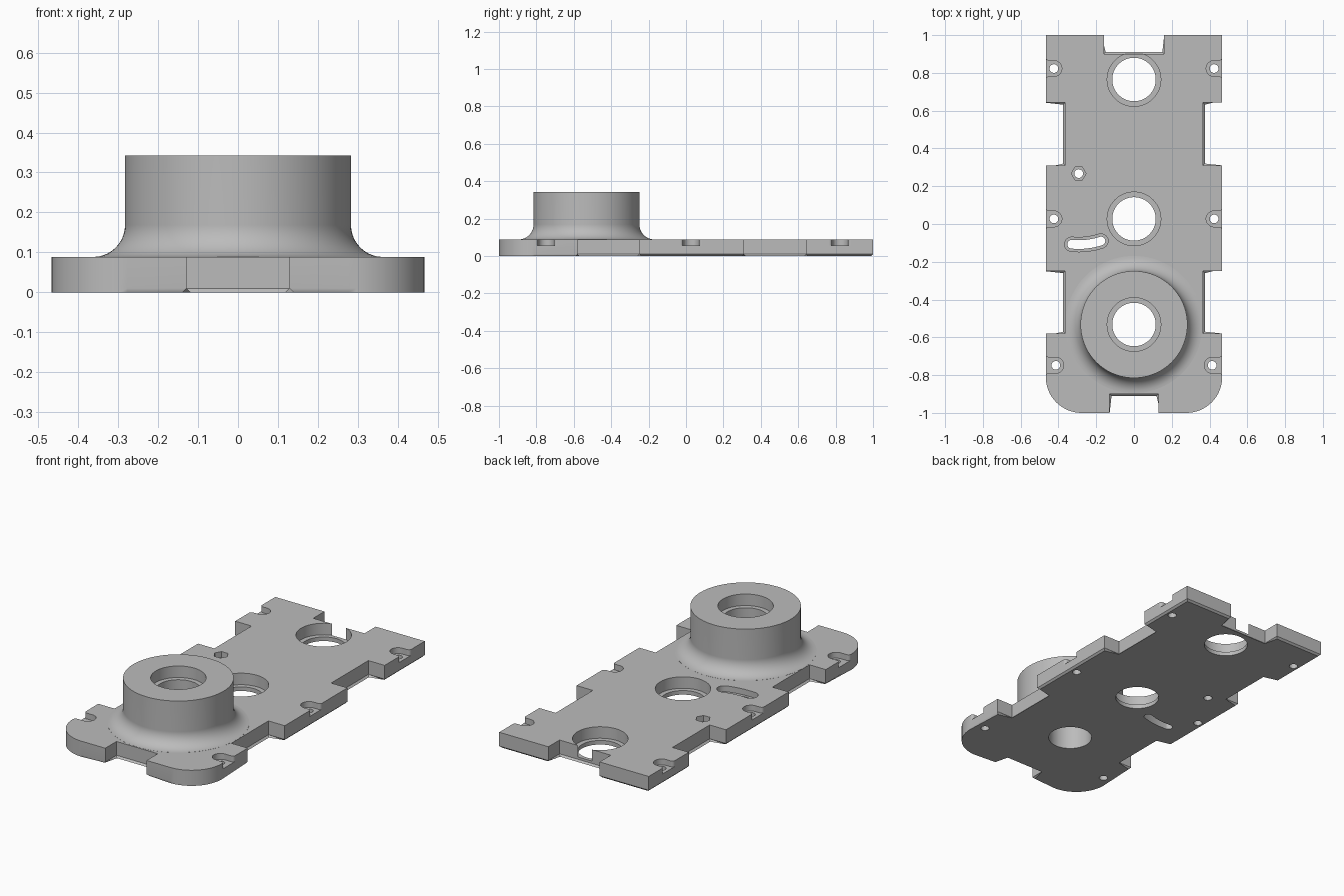
import bpy, bmesh
from math import sin, cos, pi, radians

if "Cube" in bpy.data.objects:
    bpy.data.objects.remove(bpy.data.objects["Cube"])

TOP, BOSS_TOP, BOSS_Y = 0.088, 0.342, -0.532
POCKET = 0.055          # floor of the shallow pockets
PIVOT = (-0.293, 0.267)  # hex recess, centre of the curved slot


def arc(cx, cy, r, a0, a1, n):
    """Points on an arc, angles in degrees."""
    return [(cx + r * cos(radians(a0 + (a1 - a0) * i / n)),
             cy + r * sin(radians(a0 + (a1 - a0) * i / n))) for i in range(n + 1)]


def circle(cx, cy, r, n=64):
    return arc(cx, cy, r, 0, 360, n)[:-1]


def prism(bm, pts, z0, z1):
    """Extrude a flat outline from z0 to z1 and return its bottom face."""
    low = [bm.verts.new((x, y, z0)) for x, y in pts]
    high = [bm.verts.new((x, y, z1)) for x, y in pts]
    n = len(pts)
    bm.faces.new(high)
    for i in range(n):
        j = (i + 1) % n
        bm.faces.new((low[i], low[j], high[j], high[i]))
    return bm.faces.new(low[::-1])


def make_object(bm, name):
    bmesh.ops.recalc_face_normals(bm, faces=bm.faces[:])
    mesh = bpy.data.meshes.new(name)
    bm.to_mesh(mesh)
    bm.free()
    ob = bpy.data.objects.new(name, mesh)
    bpy.context.collection.objects.link(ob)
    return ob


def combine(target, tool, operation):
    """Apply a boolean and discard the tool."""
    mod = target.modifiers.new(operation.title(), 'BOOLEAN')
    mod.operation, mod.solver, mod.object = operation, 'EXACT', tool
    bpy.context.view_layer.objects.active = target
    bpy.ops.object.modifier_apply(modifier=mod.name)
    bpy.data.objects.remove(tool)


# Plate: mirrored tabbed outline with rounded front corners
half = [(0.129, -0.9), (0.129, -1)] + arc(0.277, -0.81, 0.19, -90, 0, 16)
half += [(0.467, -0.58), (0.365, -0.58), (0.365, -0.25), (0.467, -0.25),
         (0.467, 0.31), (0.365, 0.31), (0.365, 0.642), (0.467, 0.642),
         (0.467, 1), (0.16, 1), (0.16, 0.9)]
bm = bmesh.new()
bottom = prism(bm, half + [(-x, y) for x, y in reversed(half)], 0, TOP)
bmesh.ops.bevel(bm, geom=list(bottom.edges), offset=0.01, segments=1,
                affect='EDGES', clamp_overlap=False)
plate = make_object(bm, "bearing_plate")

# Boss: turned profile with a fillet at its foot
R, F = 0.283, 0.08
profile = [(R + F, 0.05)]
profile += arc(R + F, TOP + 0.0005 + F, F, 270, 180, 10) + [(R, BOSS_TOP)]
bm = bmesh.new()
N = 96
rings = [[bm.verts.new((x, y, z)) for x, y in circle(0, BOSS_Y, r, N)]
         for r, z in profile]
for a, b in zip(rings, rings[1:]):
    for i in range(N):
        j = (i + 1) % N
        bm.faces.new((a[i], a[j], b[j], b[i]))
bm.faces.new(rings[0][::-1])
bm.faces.new(rings[-1])
combine(plate, make_object(bm, "boss"), 'UNION')

# Recesses (from above) and through holes, gathered in two cutters
recess, through = bmesh.new(), bmesh.new()


def curved_slot(w):
    r, a0, a1 = 0.376, -95.6, -71.7
    x0, y0 = arc(*PIVOT, r, a0, a0, 1)[0]
    x1, y1 = arc(*PIVOT, r, a1, a1, 1)[0]
    return (arc(*PIVOT, r + w, a0, a1, 12) + arc(x1, y1, w, a1, a1 + 180, 12)[1:-1]
            + arc(*PIVOT, r - w, a1, a0, 12) + arc(x0, y0, w, a0 + 180, a0 + 360, 12)[1:-1])


# Three stepped bores
for y, top in ((0.765, TOP), (0.027, TOP), (BOSS_Y, BOSS_TOP)):
    prism(recess, circle(0, y, 0.142), top - 0.065, top + 0.1)
    prism(through, circle(0, y, 0.115), -0.1, 0.6)

# Screw pockets open to both long sides
for x, y in ((0.424, 0.823), (0.424, 0.027), (0.414, -0.748)):
    w, f = 0.042, 0.016
    flare = 0.467 - f
    outline = (arc(x, y, w, 90, 270, 20) + arc(flare, y - w - f, f, 90, 0, 6)
               + [(0.52, y - w - f), (0.52, y + w + f)]
               + arc(flare, y + w + f, f, 0, -90, 6))
    for s in (1, -1):
        prism(recess, [(s * px, py) for px, py in outline], POCKET, 0.12)
        prism(through, circle(s * x, y, 0.023, 24), -0.1, 0.6)

# Hex recess with its hole, and the curved slot around it
prism(recess, circle(*PIVOT, 0.039, 6), POCKET, 0.12)
prism(through, circle(*PIVOT, 0.023, 24), -0.1, 0.6)
prism(recess, curved_slot(0.038), POCKET, 0.12)
prism(through, curved_slot(0.023), -0.1, 0.6)

combine(plate, make_object(recess, "recess_cutter"), 'DIFFERENCE')
combine(plate, make_object(through, "hole_cutter"), 'DIFFERENCE')

# Material and shading
grey = bpy.data.materials.new("plain grey")
grey.use_nodes = True
colour = (0.5, 0.5, 0.5, 1)
grey.diffuse_color = colour
grey.node_tree.nodes["Principled BSDF"].inputs["Base Color"].default_value = colour
plate.data.materials.clear()
plate.data.materials.append(grey)

bpy.ops.object.select_all(action='DESELECT')
plate.select_set(True)
bpy.context.view_layer.objects.active = plate
bpy.ops.object.shade_smooth_by_angle(angle=radians(30))
weighted = plate.modifiers.new("Weighted normals", 'WEIGHTED_NORMAL')
weighted.keep_sharp = True
